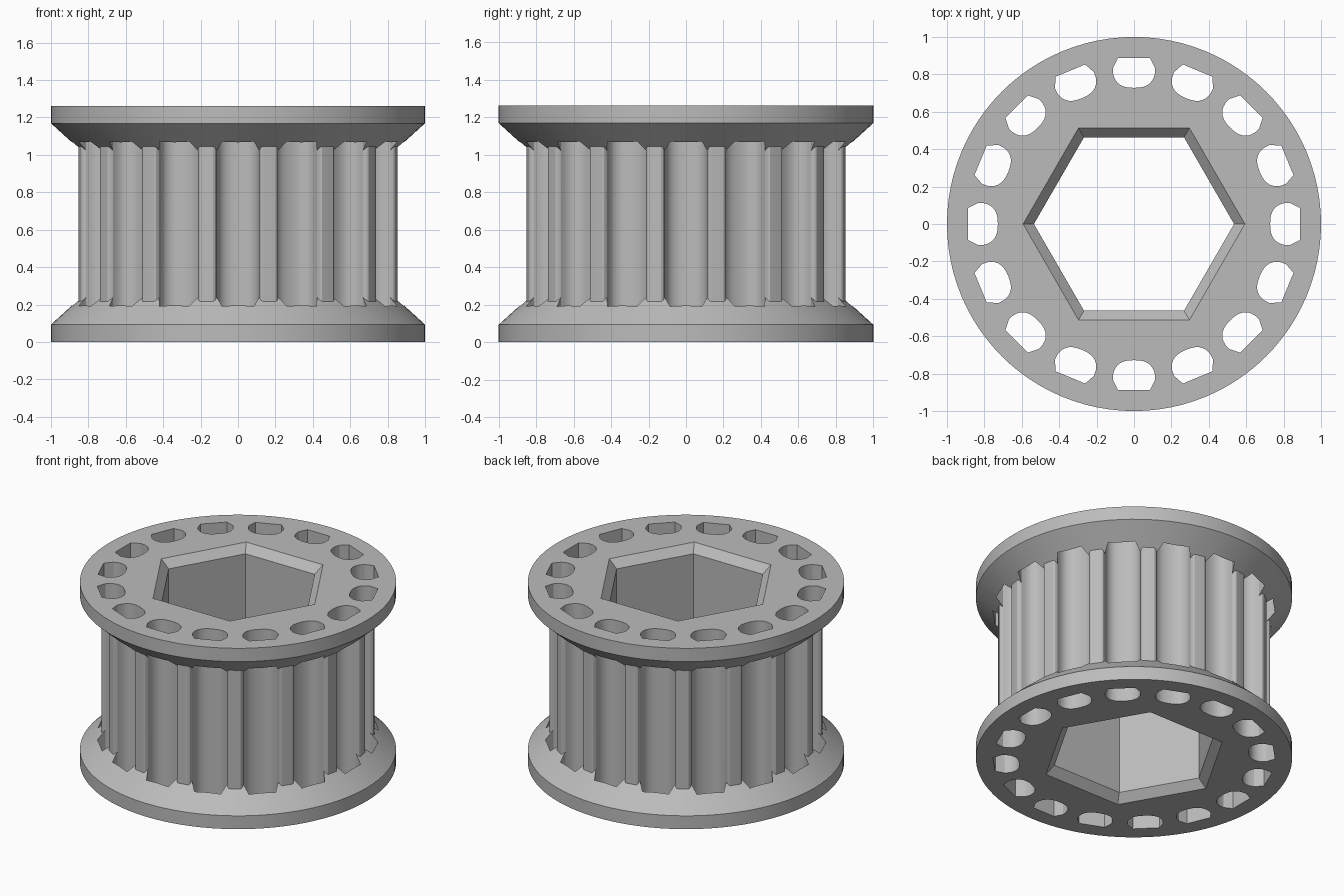
import bpy, bmesh
from math import sin, cos, pi, radians

if "Cube" in bpy.data.objects:
    bpy.data.objects.remove(bpy.data.objects["Cube"])

HEIGHT = 1.262
TEETH = 16
PITCH = 2 * pi / TEETH

grey = bpy.data.materials.new("plain_grey")
grey.use_nodes = True
colour = (0.5, 0.5, 0.5, 1)
grey.diffuse_color = colour
grey.node_tree.nodes["Principled BSDF"].inputs["Base Color"].default_value = colour


def loft(bm, rings):
    """Closed solid through matching rings of points, capped at both ends."""
    loops = [[bm.verts.new(p) for p in ring] for ring in rings]
    n = len(loops[0])
    for a, b in zip(loops, loops[1:]):
        for i in range(n):
            j = (i + 1) % n
            bm.faces.new((a[i], a[j], b[j], b[i]))
    bm.faces.new(loops[0][::-1])
    bm.faces.new(loops[-1])


def ring(radius, z, sides):
    return [(radius * cos(2 * pi * i / sides), radius * sin(2 * pi * i / sides), z)
            for i in range(sides)]


def make(name, solids):
    bm = bmesh.new()
    for rings in solids:
        loft(bm, rings)
    bmesh.ops.recalc_face_normals(bm, faces=bm.faces)
    mesh = bpy.data.meshes.new(name)
    bm.to_mesh(mesh)
    bm.free()
    mesh.materials.append(grey)
    obj = bpy.data.objects.new(name, mesh)
    bpy.context.collection.objects.link(obj)
    return obj


def combine(target, other, operation):
    mod = target.modifiers.new(other.name, "BOOLEAN")
    mod.object, mod.operation, mod.solver = other, operation, "EXACT"
    bpy.ops.object.select_all(action="DESELECT")
    bpy.context.view_layer.objects.active = target
    target.select_set(True)
    bpy.ops.object.modifier_apply(modifier=mod.name)
    bpy.data.objects.remove(other)


# Toothed drum: lands with rounded corners around a plain core
half_land = [(0, 0.863), (1.2, 0.863), (2.4, 0.863), (3.0, 0.857), (3.5, 0.842),
             (3.7, 0.82), (3.8, 0.79)]
land = [(-a, r) for a, r in half_land[:0:-1]] + half_land
outline = []
for k in range(TEETH):
    for a, r in land:
        t = (k + 0.5) * PITCH + radians(a)
        outline.append((r * cos(t), r * sin(t)))
pulley = make("toothed_pulley", [[[(x, y, z) for x, y in outline]
                                  for z in (0.13, HEIGHT - 0.13)]])

# Flanges: flat rim with a cone running in to the drum
flange = [(1, 0), (1, 0.093), (0.75, 0.32)]
combine(pulley, make("lower_flange", [[ring(r, z, 96) for r, z in flange]]), "UNION")
combine(pulley, make("upper_flange", [[ring(r, HEIGHT - z, 96) for r, z in flange]]), "UNION")

# Round-bottomed grooves that pass through drum and flanges
steps = 16
groove = [(0.888, 0.085)]
for i in range(steps + 1):
    t = pi * i / steps
    c, s = cos(t), sin(t)
    side = 0.113 * abs(c) ** 0.8 * (1 if c > 0 else -1)
    groove.append((0.832 - 0.104 * abs(s) ** 0.8, side))
groove.append((0.888, -0.085))
cutters = []
for k in range(TEETH):
    c, s = cos(k * PITCH), sin(k * PITCH)
    cutters.append([[(r * c - w * s, r * s + w * c, z) for r, w in groove]
                    for z in (-0.1, HEIGHT + 0.1)])
combine(pulley, make("groove_cutters", cutters), "DIFFERENCE")

# Hexagonal bore, chamfered at both ends
inner, outer, depth = 0.535, 0.593, 0.055
bore = [(outer, -0.1), (outer, 0), (inner, depth),
        (inner, HEIGHT - depth), (outer, HEIGHT), (outer, HEIGHT + 0.1)]
combine(pulley, make("bore_cutter", [[ring(r, z, 6) for r, z in bore]]), "DIFFERENCE")

bpy.ops.object.shade_smooth_by_angle(angle=radians(30))
